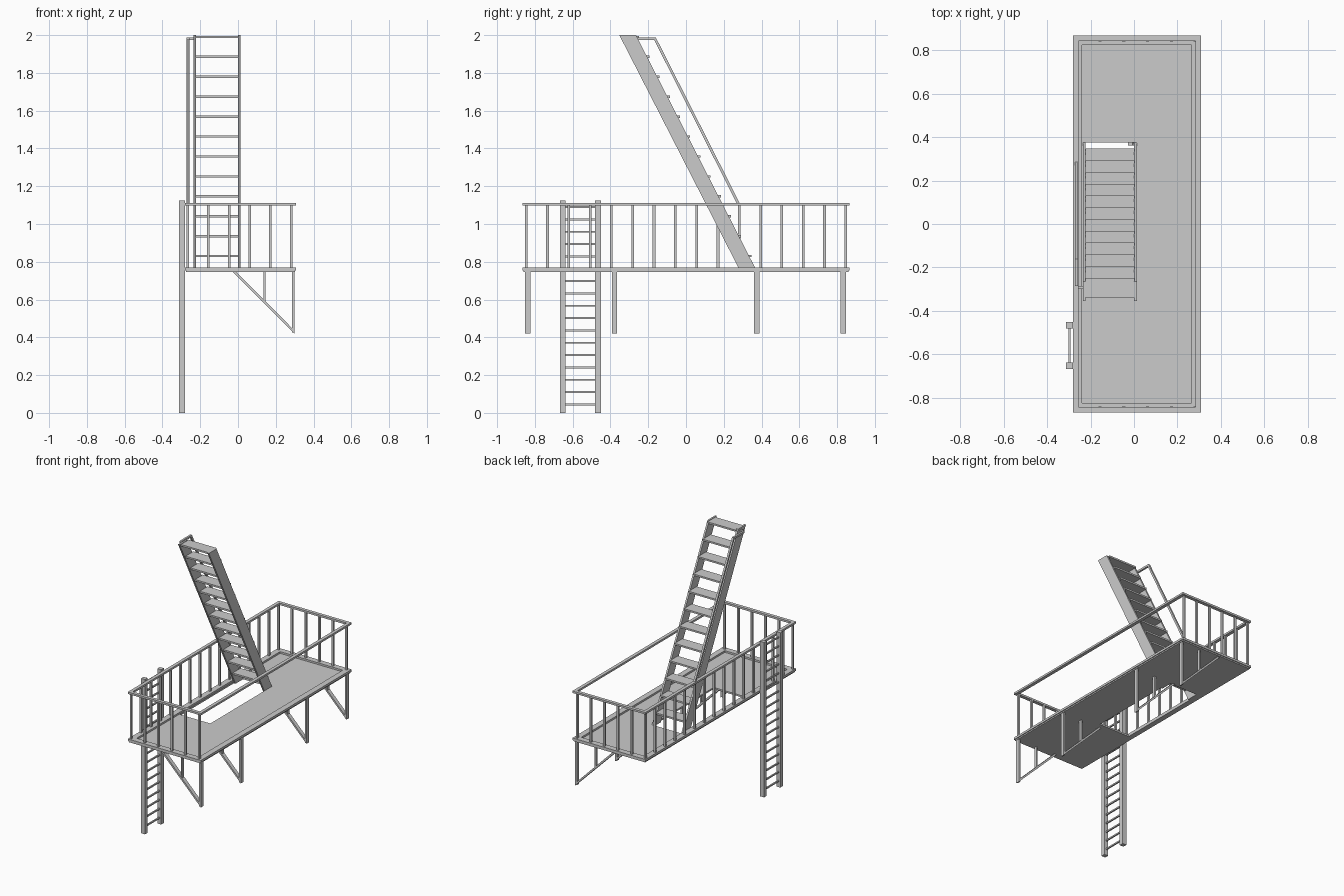
import bpy, bmesh
from mathutils import Vector

if "Cube" in bpy.data.objects:
    bpy.data.objects.remove(bpy.data.objects["Cube"])

X0, X1, Y = -0.28, 0.307, 0.866          # platform outline


def finish(name, bm):
    bmesh.ops.recalc_face_normals(bm, faces=bm.faces)
    me = bpy.data.meshes.new(name)
    bm.to_mesh(me)
    bm.free()
    ob = bpy.data.objects.new(name, me)
    bpy.context.collection.objects.link(ob)
    return ob


def box(bm, x0, x1, y0, y1, z0, z1):
    vs = bmesh.ops.create_cube(bm, size=1)["verts"]
    for v in vs:
        v.co = Vector((x1 if v.co.x > 0 else x0,
                       y1 if v.co.y > 0 else y0,
                       z1 if v.co.z > 0 else z0))


def prism(bm, pts, axis, a, b):
    """Extrude a 2D profile along x (pts = y,z) or y (pts = x,z)."""
    def at(p, t):
        return (t, p[0], p[1]) if axis == "x" else (p[0], t, p[1])
    lo = [bm.verts.new(at(p, a)) for p in pts]
    hi = [bm.verts.new(at(p, b)) for p in pts]
    bm.faces.new(lo)
    bm.faces.new(hi[::-1])
    for i in range(len(pts)):
        j = (i + 1) % len(pts)
        bm.faces.new((lo[i], lo[j], hi[j], hi[i]))


def ring(name, outer, inner, z0, z1):
    """Flat rectangular plate with a rectangular opening (x0, x1, y0, y1)."""
    bm = bmesh.new()

    def loop(r, z):
        return [bm.verts.new((x, y, z)) for x, y in
                ((r[0], r[2]), (r[1], r[2]), (r[1], r[3]), (r[0], r[3]))]
    loops = [loop(outer, z0), loop(outer, z1), loop(inner, z1), loop(inner, z0)]
    for k in range(4):
        a, b = loops[k], loops[(k + 1) % 4]
        for i in range(4):
            j = (i + 1) % 4
            bm.faces.new((a[i], a[j], b[j], b[i]))
    return finish(name, bm)


def inset(d):
    return (X0 + d, X1 - d, -Y + d, Y - d)


# Platform: floor with stair opening, raised edge frame, top rail
ring("floor_plate", inset(0.006), (-0.235, 0.012, -0.335, 0.375), 0.745, 0.757)
ring("platform_frame", inset(0), inset(0.042), 0.754, 0.77)
ring("top_rail", inset(0), inset(0.024), 1.097, 1.111)

# Balusters on the outer long side and both ends (wall side stays open)
bm = bmesh.new()
h = 0.007
bx, by = X0 + 0.014, Y - 0.02
spots = [(bx, -by + i * 2 * by / 15) for i in range(16)]
spots += [(bx + i * (X1 - 0.026 - bx) / 5, s * by) for s in (-1, 1) for i in range(1, 6)]
for x, y in spots:
    box(bm, x - h, x + h, y - h, y + h, 0.768, 1.099)
finish("balusters", bm)

# Wall brackets below the platform
bm = bmesh.new()
for y in (-0.838, -0.379, 0.374, 0.833):
    a, b = y - 0.014, y + 0.014
    box(bm, 0.285, 0.298, a, b, 0.425, 0.747)
    box(bm, 0.134, 0.145, a + 0.004, b - 0.004, 0.582, 0.747)
    prism(bm, [(-0.027, 0.746), (-0.008, 0.746), (0.298, 0.437), (0.298, 0.42)], "y", a, b)
finish("wall_brackets", bm)

# Drop ladder
bm = bmesh.new()
for y in (-0.652, -0.466):
    box(bm, -0.312, -0.281, y - 0.015, y + 0.015, 0, 1.125)
finish("ladder_rails", bm)
bm = bmesh.new()
for i in range(17):
    z = 0.045 + i * 0.0653
    box(bm, -0.302, -0.292, -0.64, -0.478, z - 0.005, z + 0.005)
finish("ladder_rungs", bm)

# Stair stringers
SLOPE = (-0.265 - 0.365) / (2.0 - 0.77)


def stair_y(z):
    return 0.365 + SLOPE * (z - 0.77)        # front edge of the stringer


D = 0.088
bm = bmesh.new()
for x in (-0.235, 0.0):
    prism(bm, [(stair_y(0.745), 0.745), (stair_y(0.745) - D, 0.745),
               (stair_y(2) - D, 2), (stair_y(2), 2)], "x", x, x + 0.013)
finish("stair_stringers", bm)

# Stair treads
bm = bmesh.new()
for i in range(12):
    z = 0.83 + i * 0.1055
    y = stair_y(z)
    box(bm, -0.224, 0.002, y - 0.078, y + 0.012, z - 0.006, z + 0.006)
finish("stair_treads", bm)

# Stair handrail: slope, level return, and link to the stringer
bm = bmesh.new()
prism(bm, [(0.287, 1.105), (0.271, 1.105), (-0.168, 1.974), (-0.285, 1.974),
           (-0.285, 1.988), (-0.16, 1.988)], "x", -0.272, -0.258)
box(bm, -0.258, -0.23, -0.299, -0.285, 1.974, 1.988)
finish("stair_handrail", bm)
